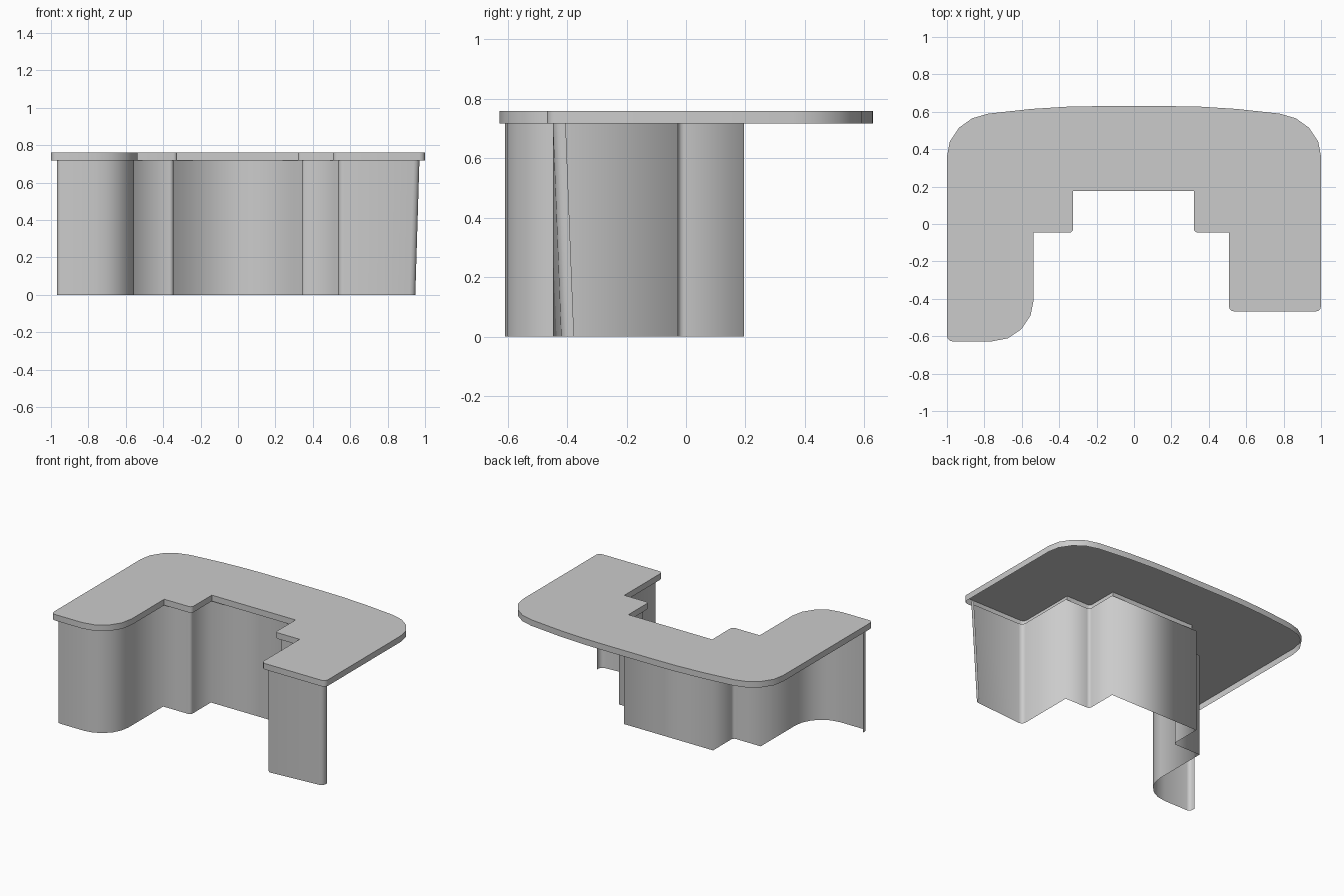
import bpy, bmesh, math
from mathutils import Vector

if "Cube" in bpy.data.objects:
    bpy.data.objects.remove(bpy.data.objects["Cube"])


def rounded(points, closed):
    """Turn (x, y, radius, segments) corners into a path with filleted corners."""
    path = []
    n = len(points)
    for i, (x, y, r, seg) in enumerate(points):
        p = Vector((x, y))
        if r == 0 or (not closed and i in (0, n - 1)):
            path.append(p)
            continue
        d1 = (Vector(points[i - 1][:2]) - p).normalized()
        d2 = (Vector(points[(i + 1) % n][:2]) - p).normalized()
        half = d1.angle(d2) / 2
        centre = p + (d1 + d2).normalized() * r / math.sin(half)
        a = p + d1 * r / math.tan(half) - centre
        b = p + d2 * r / math.tan(half) - centre
        sweep = a.angle(b)
        for k in range(seg + 1):
            t = k / seg
            path.append(centre + (a * math.sin((1 - t) * sweep) + b * math.sin(t * sweep)) / math.sin(sweep))
    return path


def sheet(bm, bottom, top, closed):
    """Skin two matching loops of vertices with quads."""
    n = len(bottom)
    for i in range(n if closed else n - 1):
        j = (i + 1) % n
        bm.faces.new((bottom[i], bottom[j], top[j], top[i]))


def finish(bm, name, angle):
    mesh = bpy.data.meshes.new(name)
    bm.to_mesh(mesh)
    bm.free()
    ob = bpy.data.objects.new(name, mesh)
    bpy.context.collection.objects.link(ob)
    bpy.ops.object.select_all(action='DESELECT')
    bpy.context.view_layer.objects.active = ob
    ob.select_set(True)
    bpy.ops.object.shade_smooth_by_angle(angle=math.radians(angle))
    return ob


TOP, UNDER = 0.76, 0.718

# Desk top: U-shaped shell with a rim, bowed back edge and large rear corners
front = [
    (-1, -0.628, 0.03, 3), (-0.536, -0.628, 0.225, 4), (-0.536, -0.046, 0, 0),
    (-0.325, -0.046, 0.02, 3), (-0.325, 0.176, 0, 0), (0.32, 0.176, 0, 0),
    (0.32, -0.046, 0.02, 3), (0.507, -0.046, 0, 0), (0.507, -0.468, 0.03, 3),
    (1, -0.468, 0.03, 3),
]
right_back = [(1, 0.36), (0.985, 0.44), (0.935, 0.515), (0.865, 0.565),
              (0.78, 0.59), (0.55, 0.615), (0.36, 0.627), (0.2, 0.63)]
back = right_back + [(-x, y) for x, y in reversed(right_back)]
outline = rounded(front + [(x, y, 0, 0) for x, y in back], True)
bm = bmesh.new()
low = [bm.verts.new((p.x, p.y, UNDER)) for p in outline]
high = [bm.verts.new((p.x, p.y, TOP)) for p in outline]
sheet(bm, low, high, True)
bm.faces.new(high)
finish(bm, "desk_top", 40)

# Modesty panel: thin sheet following the front edge, set in a little
panel = [
    (-0.968, -0.565, 0, 0), (-0.968, -0.61, 0.025, 3), (-0.557, -0.61, 0.205, 5),
    (-0.557, -0.027, 0, 0), (-0.345, -0.027, 0.02, 3), (-0.345, 0.195, 0, 0),
    (0.342, 0.195, 0, 0), (0.342, -0.027, 0.02, 3), (0.535, -0.027, 0, 0),
    (0.535, -0.448, 0.03, 3), (0.97, -0.448, 0.03, 3), (0.97, -0.405, 0, 0),
]
path = rounded(panel, False)
bm = bmesh.new()
floor_edge, top_edge = [], []
for p in path:
    # the right-hand end leans inward at the floor
    dx, dy = (-0.022, 0.028) if p.x > 0.9 else (0, 0)
    floor_edge.append(bm.verts.new((p.x + dx, p.y + dy, 0)))
    top_edge.append(bm.verts.new((p.x, p.y, UNDER)))
sheet(bm, floor_edge, top_edge, False)
finish(bm, "front_panel", 180)
